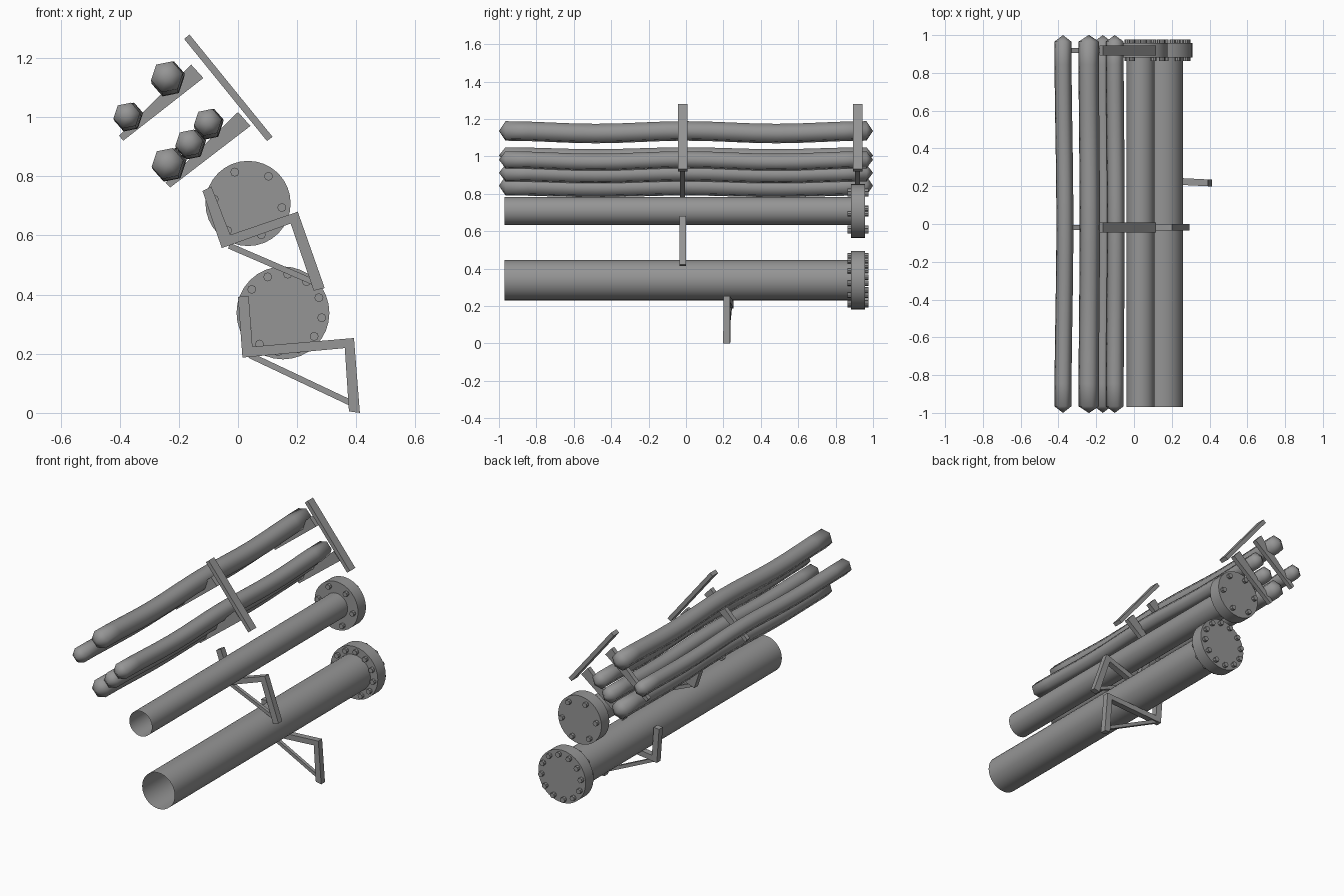
import bpy, bmesh
from math import sin, cos, pi, radians
from mathutils import Vector

if "Cube" in bpy.data.objects:
    bpy.data.objects.remove(bpy.data.objects["Cube"])

metal = bpy.data.materials.new("dark_metal")
metal.diffuse_color = (0.3, 0.3, 0.3, 1)
metal.use_nodes = True
metal.node_tree.nodes["Principled BSDF"].inputs["Base Color"].default_value = metal.diffuse_color


def finish(name, bm, smooth=None):
    bmesh.ops.recalc_face_normals(bm, faces=bm.faces)
    me = bpy.data.meshes.new(name)
    bm.to_mesh(me)
    bm.free()
    me.materials.append(metal)
    ob = bpy.data.objects.new(name, me)
    bpy.context.collection.objects.link(ob)
    if smooth:
        bpy.ops.object.select_all(action='DESELECT')
        ob.select_set(True)
        bpy.context.view_layer.objects.active = ob
        bpy.ops.object.shade_smooth_by_angle(angle=radians(smooth))
    return ob


def loft(bm, rings, cap=True):
    loops = [[bm.verts.new(p) for p in r] for r in rings]
    n = len(loops[0])
    for a, b in zip(loops, loops[1:]):
        for i in range(n):
            bm.faces.new((a[i], a[(i + 1) % n], b[(i + 1) % n], b[i]))
    if cap:
        bm.faces.new(loops[0])
        bm.faces.new(loops[-1])
    return loops


def ring(x, y, z, r, n, start=0.0):
    return [(x + r * cos(start + 2 * pi * i / n), y, z + r * sin(start + 2 * pi * i / n))
            for i in range(n)]


def slab(bm, outline, y, depth):
    """Extrude an (x, z) outline along y."""
    loft(bm, [[(x, y + s * depth / 2, z) for x, z in outline] for s in (-1, 1)])


# Pipes: open tube, solid flange and a circle of bolts
def pipe(name, x, z, r, flange_r, bolts, bolt_ring, start):
    bm = bmesh.new()
    loft(bm, [ring(x, -0.97, z, r, 32), ring(x, 0.89, z, r, 32)], cap=False)
    finish(name, bm, 30)
    bm = bmesh.new()
    loft(bm, [ring(x, 0.882, z, flange_r, 32), ring(x, 0.957, z, flange_r, 32)])
    finish(name + "_flange", bm, 30)
    bm = bmesh.new()
    for i in range(bolts):
        a = radians(start) + 2 * pi * i / bolts
        bx, bz = x + bolt_ring * cos(a), z + bolt_ring * sin(a)
        loft(bm, [ring(bx, 0.863, bz, 0.015, 8), ring(bx, 0.976, bz, 0.015, 8)])
    finish(name + "_bolts", bm)


pipe("large_pipe", 0.152, 0.338, 0.108, 0.157, 12, 0.132, -7)
pipe("small_pipe", 0.034, 0.708, 0.075, 0.144, 6, 0.115, -7)


# Pipe brackets: bent bar (outer and inner edge points) plus diagonal brace
def bracket(name, outer, inner, brace, y, slope=0.0):
    bm = bmesh.new()
    for i in range(3):
        slab(bm, [outer[i], outer[i + 1], inner[i + 1], inner[i]], y, 0.036)
    a, b = Vector(brace[0]), Vector(brace[1])
    d = (b - a).normalized()
    n = Vector((-d.y, d.x)) * 0.01
    slab(bm, [a + n, b + n, b - n, a - n], y, 0.02)
    bmesh.ops.remove_doubles(bm, verts=bm.verts, dist=1e-5)
    for v in bm.verts:
        v.co.y += slope * (v.co.x - 0.39)
    finish(name, bm)


bracket("lower_bracket",
        [(0.0, 0.392), (0.015, 0.187), (0.361, 0.219), (0.375, 0.005)],
        [(0.036, 0.395), (0.049, 0.224), (0.392, 0.253), (0.412, 0.0)],
        [(0.04, 0.195), (0.385, 0.032)], 0.218, -0.05)
bracket("upper_bracket",
        [(-0.12, 0.75), (-0.055, 0.557), (0.178, 0.640), (0.256, 0.413)],
        [(-0.09, 0.765), (-0.026, 0.602), (0.202, 0.68), (0.293, 0.422)],
        [(-0.03, 0.565), (0.26, 0.44)], -0.017)

# Cable racks: sloping back bar and two tapered arms
for name, y in (("middle_rack", -0.018), ("end_rack", 0.918)):
    bm = bmesh.new()
    slab(bm, [(-0.182, 1.264), (-0.164, 1.279), (0.117, 0.933), (0.098, 0.919)], y, 0.052)
    finish(name + "_bar", bm)
    bm = bmesh.new()
    slab(bm, [(-0.402, 0.937), (-0.388, 0.92), (-0.117, 1.132), (-0.158, 1.177)], y, 0.027)
    slab(bm, [(-0.245, 0.778), (-0.229, 0.762), (0.042, 0.970), (0.0, 1.017)], y, 0.027)
    finish(name + "_arms", bm)


# Cables: low-sided tubes sagging between racks, with pointed ends
def cable(name, x, z, r, drift, sag):
    bm = bmesh.new()
    rings = []
    for i in range(17):
        t = -1 + i / 8
        y = 0.965 * t
        dx = drift * cos(pi * t / 2) ** 2
        dz = -sag * sin(pi * abs(t)) ** 2
        rings.append(ring(x + dx, y, z + dz, r, 6, 0.2))
    loops = loft(bm, rings, cap=False)
    for loop, s in ((loops[0], -1), (loops[-1], 1)):
        tip = bm.verts.new((x, s * 1.0, z))
        for i in range(6):
            bm.faces.new((loop[i], loop[(i + 1) % 6], tip))
    finish(name, bm, 62)


cable("upper_cable_1", -0.24, 1.136, 0.055, 0.006, 0.014)
cable("upper_cable_2", -0.376, 1.005, 0.046, 0.010, 0.010)
cable("lower_cable_1", -0.102, 0.982, 0.048, 0.006, 0.013)
cable("lower_cable_2", -0.165, 0.912, 0.048, 0.010, 0.010)
cable("lower_cable_3", -0.238, 0.843, 0.055, 0.010, 0.009)
